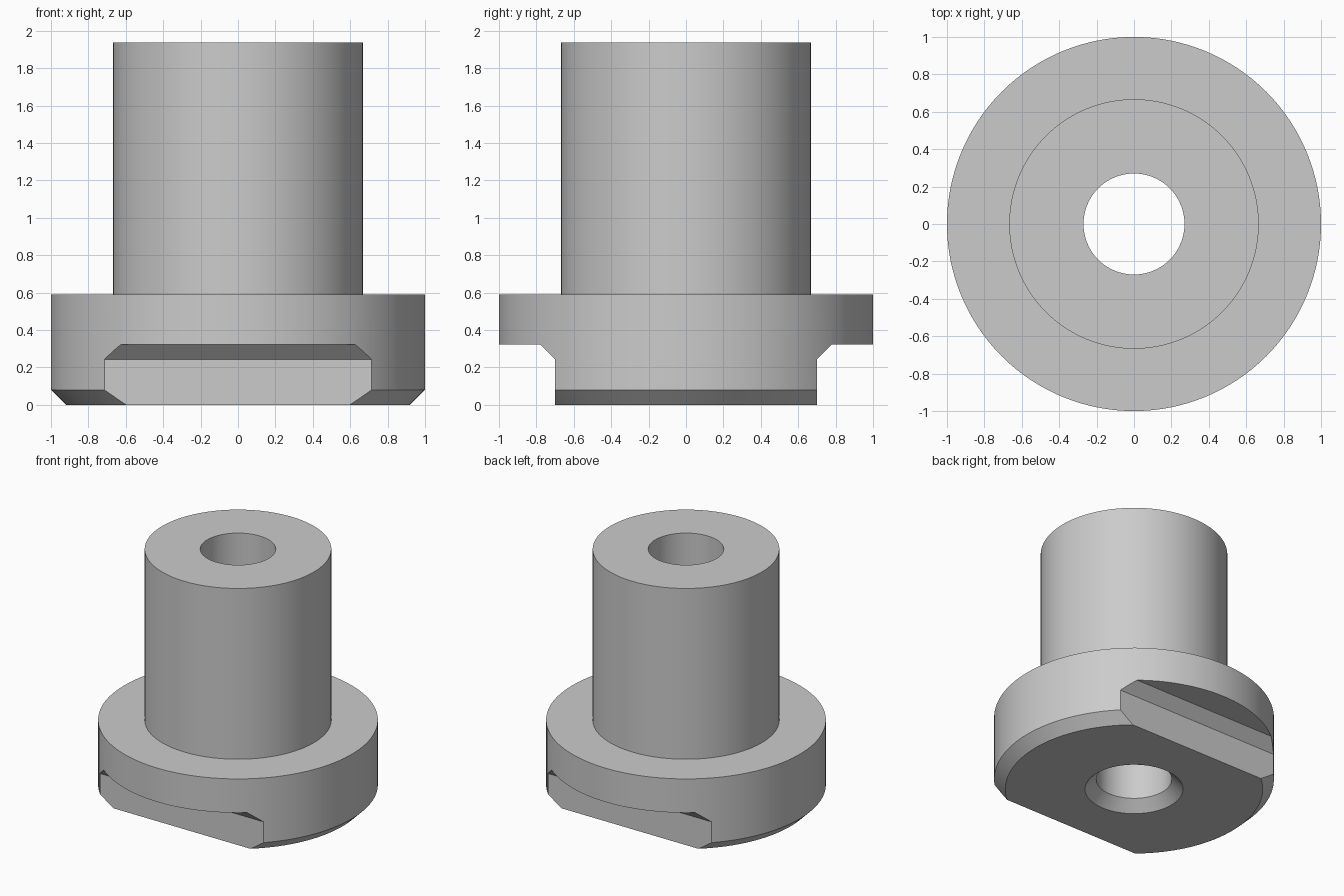
import bpy
import bmesh
import math

cube = bpy.data.objects.get("Cube")
if cube:
    bpy.data.objects.remove(cube, do_unlink=True)

SEGMENTS = 128

steel = bpy.data.materials.new("light_grey_metal")
steel.use_nodes = True
GREY = (0.6, 0.6, 0.6, 1.0)
steel.diffuse_color = GREY
steel.node_tree.nodes["Principled BSDF"].inputs["Base Color"].default_value = GREY


def add_object(name, bm):
    bmesh.ops.recalc_face_normals(bm, faces=bm.faces)
    mesh = bpy.data.meshes.new(name)
    bm.to_mesh(mesh)
    bm.free()
    mesh.materials.append(steel)
    obj = bpy.data.objects.new(name, mesh)
    bpy.context.collection.objects.link(obj)
    return obj


def lathe(name, profile):
    """Revolve a closed (radius, height) profile about z."""
    bm = bmesh.new()
    verts = [bm.verts.new((r, 0, z)) for r, z in profile]
    edges = [bm.edges.new((a, b)) for a, b in zip(verts, verts[1:] + verts[:1])]
    bmesh.ops.spin(bm, geom=verts + edges, cent=(0, 0, 0), axis=(0, 0, 1),
                   angle=math.tau, steps=SEGMENTS, use_merge=True)
    bmesh.ops.remove_doubles(bm, verts=bm.verts, dist=1e-5)
    return add_object(name, bm)


def side_prism(name, outline, half_length):
    """Extrude a (y, z) outline along x."""
    bm = bmesh.new()
    face = bm.faces.new([bm.verts.new((-half_length, y, z)) for y, z in outline])
    out = bmesh.ops.extrude_face_region(bm, geom=[face])
    moved = [v for v in out["geom"] if isinstance(v, bmesh.types.BMVert)]
    bmesh.ops.translate(bm, verts=moved, vec=(2 * half_length, 0, 0))
    return add_object(name, bm)


# Flanged bushing: chamfered flange, shaft and countersunk bore
bushing = lathe("flanged_bushing", [
    (0.35, 0), (0.92, 0), (1, 0.08), (1, 0.59),
    (0.667, 0.59), (0.667, 1.937), (0.27, 1.937), (0.27, 0.08),
])

# Two opposite flats with a chamfered inner corner, cut under the flange
for side, label in ((-1, "front"), (1, "back")):
    outline = [(0.7, -0.2), (0.7, 0.243), (0.78, 0.323), (1.3, 0.323), (1.3, -0.2)]
    cutter = side_prism(label + "_flat_cutter",
                        [(side * y, z) for y, z in outline], 1.5)
    cutter.hide_render = True
    cutter.hide_set(True)
    cut = bushing.modifiers.new(label + "_flat", 'BOOLEAN')
    cut.operation = 'DIFFERENCE'
    cut.solver = 'EXACT'
    cut.object = cutter

# Apply the cuts, then remove the cutters
bpy.context.view_layer.update()
evaluated = bushing.evaluated_get(bpy.context.evaluated_depsgraph_get())
cut_mesh = bpy.data.meshes.new_from_object(evaluated)
cutters = [m.object for m in bushing.modifiers]
bushing.modifiers.clear()
bushing.data = cut_mesh
for cutter in cutters:
    bpy.data.objects.remove(cutter, do_unlink=True)
cut_mesh.materials.clear()
cut_mesh.materials.append(steel)
for poly in cut_mesh.polygons:
    poly.material_index = 0

# Smooth round walls, crisp machined edges
bpy.ops.object.select_all(action='DESELECT')
bushing.select_set(True)
bpy.context.view_layer.objects.active = bushing
bpy.ops.object.shade_smooth_by_angle(angle=math.radians(30))
